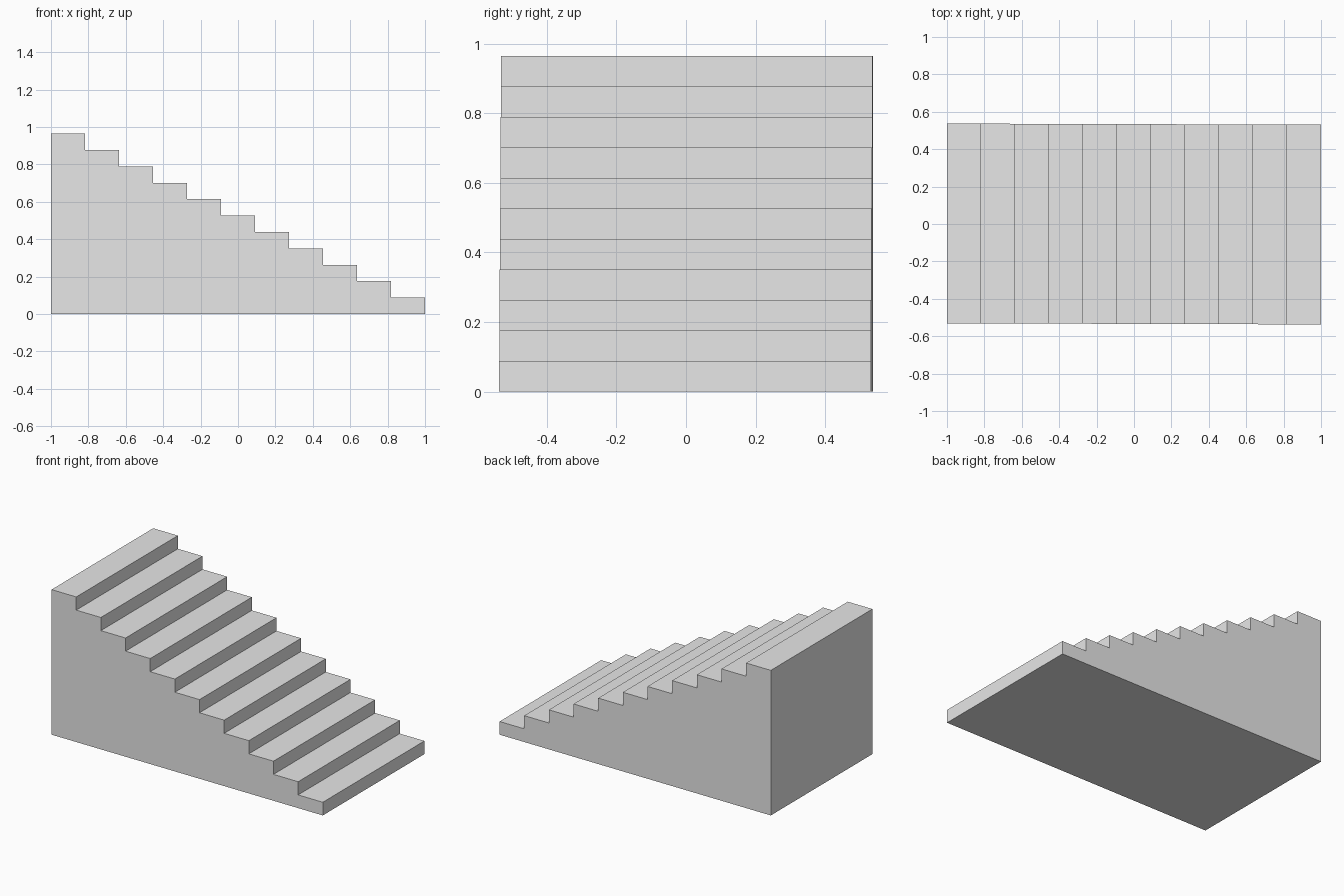
import bpy
import bmesh

cube = bpy.data.objects.get("Cube")
if cube:
    bpy.data.objects.remove(cube, do_unlink=True)

STEPS = 11
LENGTH, HEIGHT, HALF_WIDTH = 2.0, 0.965, 0.534
SKEW = -0.003  # the sides run very slightly off the x axis
tread, riser = LENGTH / STEPS, HEIGHT / STEPS

# Plain grey
grey = bpy.data.materials.new("plain grey")
grey.use_nodes = True
colour = (0.8, 0.8, 0.8, 1)
grey.diffuse_color = colour
grey.node_tree.nodes["Principled BSDF"].inputs["Base Color"].default_value = colour

# Stepped side profile, highest at -x
profile = [(1, 0)]
for i in range(STEPS):
    z = (i + 1) * riser
    profile += [(1 - i * tread, z), (1 - (i + 1) * tread, z)]
profile.append((-1, 0))

# Extrude the profile across the width into one solid flight
bm = bmesh.new()
side = bm.faces.new([bm.verts.new((x, -HALF_WIDTH + SKEW * x, z)) for x, z in profile])
result = bmesh.ops.extrude_face_region(bm, geom=[side])
moved = [v for v in result["geom"] if isinstance(v, bmesh.types.BMVert)]
bmesh.ops.translate(bm, verts=moved, vec=(0, 2 * HALF_WIDTH, 0))
bmesh.ops.recalc_face_normals(bm, faces=bm.faces)

mesh = bpy.data.meshes.new("staircase")
bm.to_mesh(mesh)
bm.free()
mesh.materials.append(grey)
bpy.context.collection.objects.link(bpy.data.objects.new("staircase", mesh))
